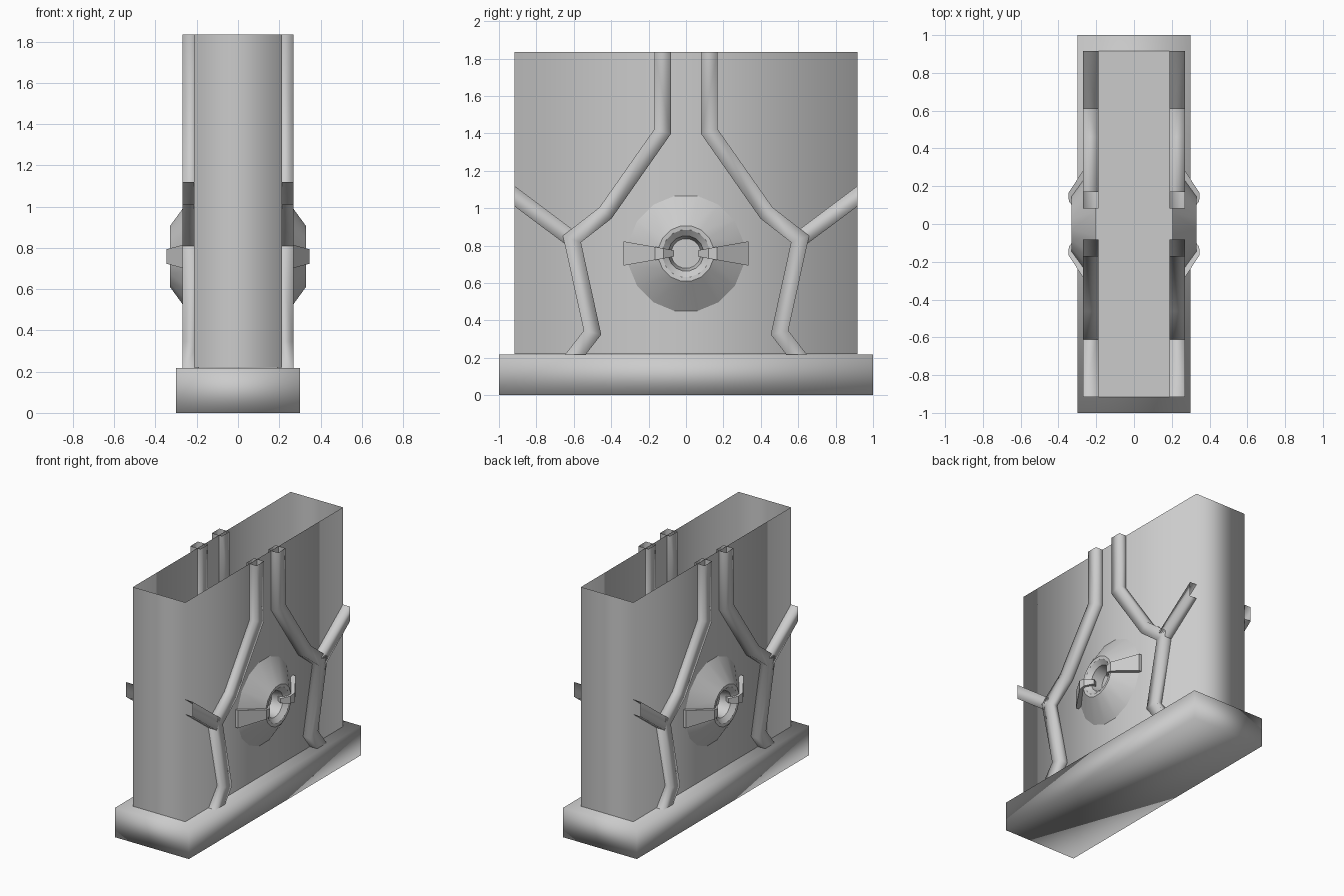
import bpy, bmesh, math
from mathutils import Vector

if "Cube" in bpy.data.objects:
    bpy.data.objects.remove(bpy.data.objects["Cube"])


def make(name, bm, mirror=None, angle=None):
    bmesh.ops.recalc_face_normals(bm, faces=bm.faces)
    me = bpy.data.meshes.new(name)
    bm.to_mesh(me)
    bm.free()
    ob = bpy.data.objects.new(name, me)
    bpy.context.collection.objects.link(ob)
    for p in me.polygons:
        p.use_smooth = True
    if angle is not None:
        bpy.ops.object.select_all(action='DESELECT')
        ob.select_set(True)
        bpy.context.view_layer.objects.active = ob
        bpy.ops.object.shade_smooth_by_angle(angle=math.radians(angle))
    if mirror:
        m = ob.modifiers.new("mirror", 'MIRROR')
        m.use_axis = mirror
        m.use_mirror_merge = False
    return ob


def box(hx, hy, z0, z1):
    bm = bmesh.new()
    bmesh.ops.create_cube(bm, size=1)
    for v in bm.verts:
        v.co = Vector((v.co.x * 2 * hx, v.co.y * 2 * hy, z1 if v.co.z > 0 else z0))
    return bm


def loft(bm, rings, closed=True, cap=False):
    vs = [[bm.verts.new(p) for p in r] for r in rings]
    n = len(rings[0])
    for a, b in zip(vs, vs[1:]):
        for i in range(n):
            j = (i + 1) % n
            bm.faces.new((a[i], a[j], b[j], b[i]))
    if cap:
        bm.faces.new(vs[0])
        bm.faces.new(vs[-1])


def channel(bm, path, end_dirs=(None, None), w=0.0435, x0=0.188, x1=0.27):
    """Open-ended square tube with mitred corners, following (y, z) points."""
    pts = [Vector(p) for p in path]
    rings = []
    for i, p in enumerate(pts):
        segs = [(pts[k + 1] - pts[k]).normalized() for k in (i - 1, i) if 0 <= k < len(pts) - 1]
        normals = [Vector((-d.y, d.x)) for d in segs]
        m = sum(normals, Vector((0, 0))).normalized()
        if i == len(pts) - 1 and end_dirs[1]:
            m = Vector(end_dirs[1])
        m = m * (w / m.dot(normals[0]))
        a, b = p + m, p - m
        rings.append([(x0, *a), (x1, *a), (x1, *b), (x0, *b)])
    loft(bm, rings)


# Base slab
make("base", box(0.3, 1.0, 0, 0.218))

# Open-topped body shell
bm = box(0.213, 0.917, 0.22, 1.835)
bmesh.ops.delete(bm, geom=[f for f in bm.faces if f.normal.z > 0.5], context='FACES')
floor = [f for f in bm.faces if f.normal.z < -0.5]
bmesh.ops.split_edges(bm, edges=[e for f in floor for e in f.edges])
for f in bm.faces:
    f.normal_update()
make("body", bm)

# Branching ribs on both sides
junction = (0.61, 0.835)
bm = bmesh.new()
channel(bm, [(0.125, 1.835), (0.125, 1.41), (0.43, 0.975), junction, (0.50, 0.335), (0.605, 0.2)],
        (None, (1, 0)))
channel(bm, [junction, (0.917, 1.065)], (None, (0, 1)))
make("branch_ribs", bm, (True, True, False))

# Round boss with recessed funnel
CZ, N = 0.758, 16
bm = bmesh.new()
rings = []
for x, r in [(0.205, 0.325), (0.33, 0.15), (0.328, 0.128), (0.30, 0.095), (0.217, 0.08)]:
    rings.append([(x, r * math.cos((i + .5) * math.tau / N), CZ + r * math.sin((i + .5) * math.tau / N))
                  for i in range(N)])
loft(bm, rings)
make("round_boss", bm, (True, False, False), 35)

# Tapered clasps gripping the boss left and right
bm = bmesh.new()
rings = []
for y, x, yb, xb, h in [(0.335, 0.235, 0.335, 0.19, 0.065), (0.165, 0.347, 0.165, 0.29, 0.035),
                        (0.12, 0.345, 0.13, 0.29, 0.027), (0.065, 0.30, 0.095, 0.25, 0.017)]:
    rings.append([(x, y, CZ - h), (x, y, CZ + h), (xb, yb, CZ + h), (xb, yb, CZ - h)])
loft(bm, rings, cap=True)
make("boss_clasps", bm, (True, True, False), 30)
